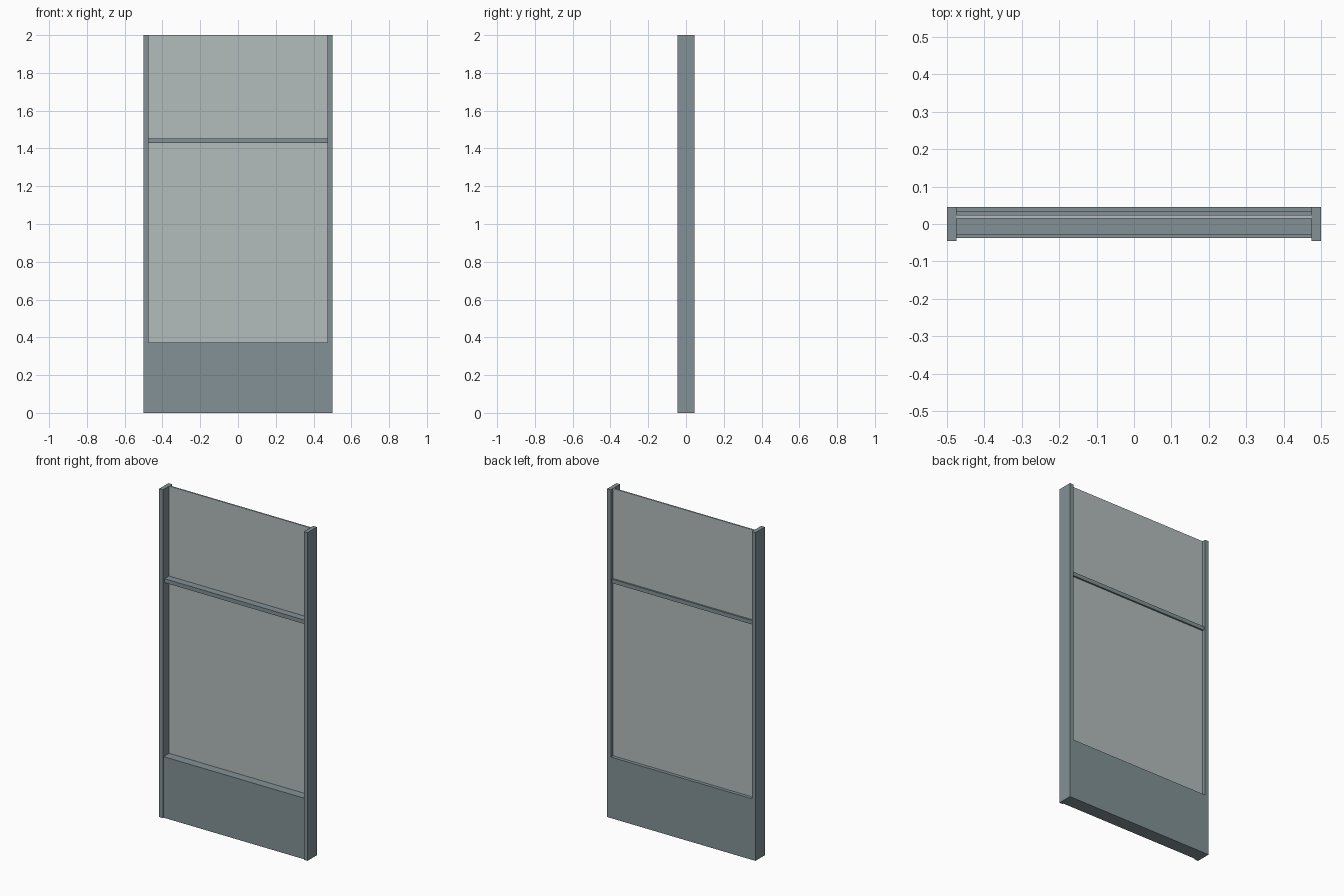
import bpy
import bmesh
from mathutils import Vector

cube = bpy.data.objects.get("Cube")
if cube:
    bpy.data.objects.remove(cube, do_unlink=True)


def make_material(name, rgb):
    mat = bpy.data.materials.new(name)
    mat.use_nodes = True
    color = (*rgb, 1.0)
    mat.diffuse_color = color
    mat.node_tree.nodes["Principled BSDF"].inputs["Base Color"].default_value = color
    return mat


def box(name, low, high, mat):
    """Flat-shaded box spanning two opposite corners."""
    low, high = Vector(low), Vector(high)
    bm = bmesh.new()
    bmesh.ops.create_cube(bm, size=1)
    bmesh.ops.scale(bm, vec=high - low, verts=bm.verts)
    bmesh.ops.translate(bm, vec=(low + high) / 2, verts=bm.verts)
    mesh = bpy.data.meshes.new(name)
    bm.to_mesh(mesh)
    bm.free()
    mesh.materials.append(mat)
    obj = bpy.data.objects.new(name, mesh)
    bpy.context.collection.objects.link(obj)
    return obj


frame = make_material("grey_blue_frame", (0.223, 0.283, 0.305))
glass = make_material("pale_glass", (0.456, 0.503, 0.503))

height = 2.0
outer, inner = 0.5, 0.475      # half widths of the frame and its opening
depth = 0.045                  # half depth of the posts
panel_top = 0.372

# Side posts
box("right_post", (-outer, -depth, 0), (-inner, depth, height), frame)
box("left_post", (inner, -depth, 0), (outer, depth, height), frame)

# Solid lower panel, flush with the posts at the back
box("lower_panel", (-inner, -0.038, 0), (inner, depth, panel_top), frame)

# Glass panes above and below the cross rail
rail_low, rail_high = 1.428, 1.452
for name, bottom, top in (("lower_pane", panel_top, rail_low),
                          ("upper_pane", rail_high, height)):
    box(name, (-inner, 0.015, bottom), (inner, 0.024, top), glass)

# Cross rail
box("cross_rail", (-inner, -0.028, rail_low), (inner, 0.034, rail_high), frame)
